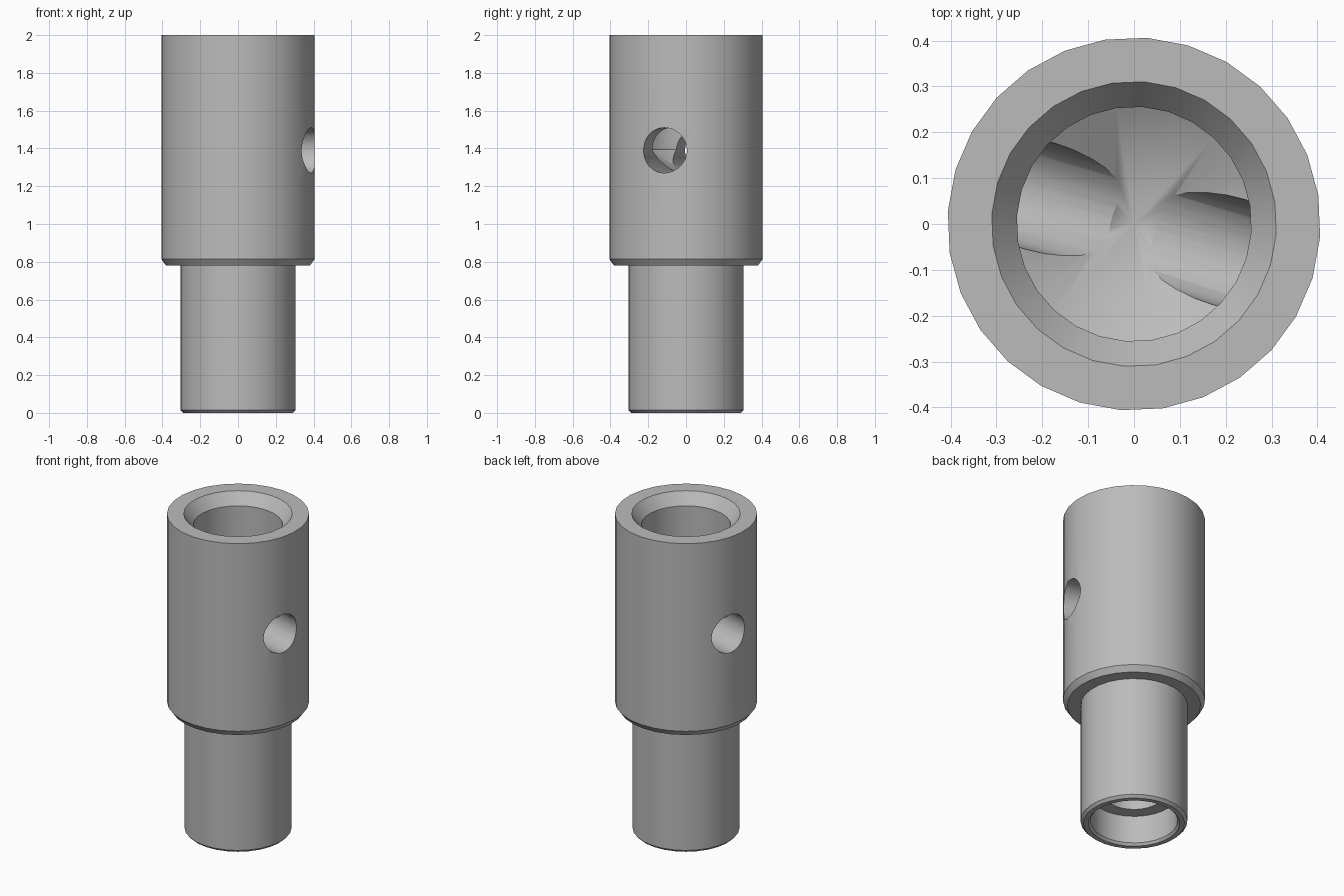
import bpy, bmesh, math
from mathutils import Matrix

cube = bpy.data.objects.get("Cube")
if cube:
    bpy.data.objects.remove(cube, do_unlink=True)

SIDES = 28
HOLE_ANGLE = math.radians(-16.5)
HOLE_Z = 1.39

steel = bpy.data.materials.new("grey_steel")
steel.use_nodes = True
GREY = (0.5, 0.5, 0.5, 1)
steel.diffuse_color = GREY
steel.node_tree.nodes["Principled BSDF"].inputs["Base Color"].default_value = GREY


def add_object(name, bm):
    bmesh.ops.recalc_face_normals(bm, faces=bm.faces)
    mesh = bpy.data.meshes.new(name)
    bm.to_mesh(mesh)
    bm.free()
    mesh.materials.append(steel)
    obj = bpy.data.objects.new(name, mesh)
    bpy.context.collection.objects.link(obj)
    return obj


def lathe(name, profile):
    bm = bmesh.new()
    start = math.radians(-4)
    verts = [bm.verts.new((r * math.cos(start), r * math.sin(start), z)) for r, z in profile]
    edges = [bm.edges.new(pair) for pair in zip(verts, verts[1:])]
    bmesh.ops.spin(bm, geom=verts + edges, cent=(0, 0, 0), axis=(0, 0, 1),
                   angle=math.tau, steps=SIDES, use_duplicate=False)
    bmesh.ops.remove_doubles(bm, verts=bm.verts, dist=1e-4)
    return add_object(name, bm)


# Stepped sleeve: stepped blind bore below, outside, then conical-bottomed socket
sleeve = lathe("stepped_sleeve", [
    (0, 0.42), (0.17, 0.42), (0.17, 0.19), (0.25, 0.19), (0.25, 0.015), (0.262, 0),
    (0.29, 0), (0.306, 0.016), (0.306, 0.78),
    (0.382, 0.78), (0.407, 0.815), (0.407, 1.2), (0.407, 1.58), (0.407, 2),
    (0.311, 2), (0.256, 1.93), (0.256, 1.58), (0.256, 1.395), (0, 1.24)])

# Cross hole drilled straight through the socket
bm = bmesh.new()
bmesh.ops.create_cone(bm, cap_ends=True, segments=32, radius1=0.12, radius2=0.12, depth=1.2)
bm.transform(Matrix.Translation((0, 0, HOLE_Z)) @ Matrix.Rotation(HOLE_ANGLE, 4, "Z")
             @ Matrix.Rotation(math.pi / 2, 4, "Y"))
drill = add_object("cross_hole_cutter", bm)
drill.hide_render = True
drill.hide_set(True)

cut = sleeve.modifiers.new("cross_hole", "BOOLEAN")
cut.operation = "DIFFERENCE"
cut.solver = "EXACT"
cut.object = drill

# Apply the cut, then smooth the round walls and keep the rims sharp
bpy.ops.object.select_all(action="DESELECT")
bpy.context.view_layer.objects.active = sleeve
sleeve.select_set(True)
bpy.ops.object.modifier_apply(modifier=cut.name)
bpy.data.objects.remove(drill, do_unlink=True)
bpy.ops.object.shade_smooth_by_angle(angle=math.radians(25))
normals = sleeve.modifiers.new("even_shading", "WEIGHTED_NORMAL")
normals.keep_sharp = True
